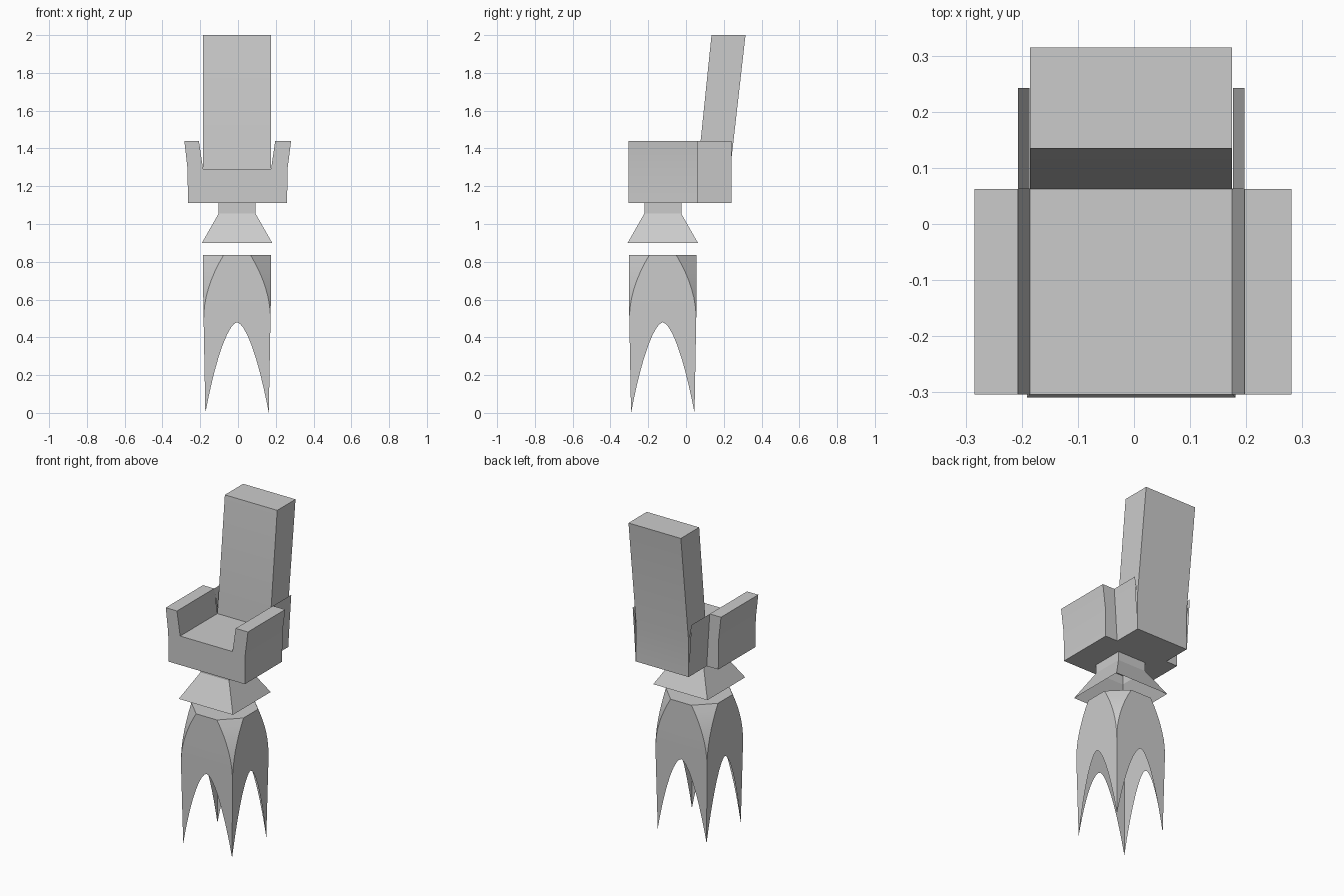
import bpy, bmesh

if "Cube" in bpy.data.objects:
    bpy.data.objects.remove(bpy.data.objects["Cube"])

CX, CY = -0.005, -0.123


def finish(name, bm):
    bmesh.ops.remove_doubles(bm, verts=bm.verts, dist=0.0005)
    bmesh.ops.dissolve_degenerate(bm, edges=bm.edges, dist=0.0005)
    bmesh.ops.recalc_face_normals(bm, faces=bm.faces)
    me = bpy.data.meshes.new(name)
    bm.to_mesh(me)
    bm.free()
    ob = bpy.data.objects.new(name, me)
    bpy.context.collection.objects.link(ob)
    bpy.ops.object.select_all(action='DESELECT')
    ob.select_set(True)
    bpy.context.view_layer.objects.active = ob
    bpy.ops.object.shade_smooth_by_angle(angle=0.5)
    return ob


def loft(bm, rows, closed=True):
    vs = [[bm.verts.new(p) for p in r] for r in rows]
    n = len(rows[0])
    for a, b in zip(vs, vs[1:]):
        for i in range(n if closed else n - 1):
            j = (i + 1) % n
            bm.faces.new((a[i], a[j], b[j], b[i]))
    return vs


def solid(name, rows):
    bm = bmesh.new()
    vs = loft(bm, rows)
    bm.faces.new(vs[0])
    bm.faces.new(vs[-1])
    return finish(name, bm)


def square(r, z):
    return [(CX + sx * r, CY + sy * r, z)
            for sx, sy in ((-1, -1), (1, -1), (1, 1), (-1, 1))]


# Seat with flared armrests
u = [(-.265, 1.11), (.26, 1.11), (.262, 1.29), (.281, 1.44), (.197, 1.44),
     (.175, 1.29), (-.185, 1.29), (-.207, 1.44), (-.284, 1.44), (-.267, 1.29)]
solid("seat_with_arms", [[(x, y, z) for x, z in u] for y in (-.304, .062)])

# Leaning backrest
side = [(.062, 1.11), (.24, 1.11), (.24, 1.34), (.315, 2), (.135, 2), (.062, 1.29)]
solid("backrest", [[(x, y, z) for y, z in side] for x in (-.185, .175)])

# Thin fins running from the arms along the backrest
for s, name in ((-1, "left_fin"), (1, "right_fin")):
    bm = bmesh.new()
    loft(bm, [[(CX + s * x, y, z) for x, z in
               ((.181, 1.11), (.192, 1.29), (.202, 1.44), (.181, 1.33))]
              for y in (.062, .242)], closed=False)
    finish(name, bm)

# Pedestal, open underneath
bm = bmesh.new()
loft(bm, [square(.098, 1.11), square(.098, 1.055), square(.186, .90)])
finish("pedestal", bm)

# Legs: octagonal top becoming four pointed corners with arches between
ARCH, TOP = .48, .835
heights = [TOP - (TOP - ARCH) * i / 8 for i in range(9)]
heights += [ARCH * (1 - t) for t in (.02, .06, .14, .25, .4, .55, .7, .85, 1)]
bm = bmesh.new()
for sx in (-1, 1):
    for sy in (-1, 1):
        rows = []
        for z in heights:
            c = 1 - .6 * (max(0, z - ARCH) / (TOP - ARCH)) ** 2
            w = (max(0, ARCH - z) / ARCH) ** .6
            r = .168 + .011 * min(1, z / .6)
            rows.append([(CX + sx * a * r, CY + sy * b * r, z)
                         for a, b in ((w, 1), (c, 1), (1, c), (1, w))])
        loft(bm, rows, closed=False)
bmesh.ops.remove_doubles(bm, verts=bm.verts, dist=0.0005)
bmesh.ops.contextual_create(
    bm, geom=[e for e in bm.edges if e.is_boundary
              and all(v.co.z > TOP - .001 for v in e.verts)])
finish("arched_legs", bm)
